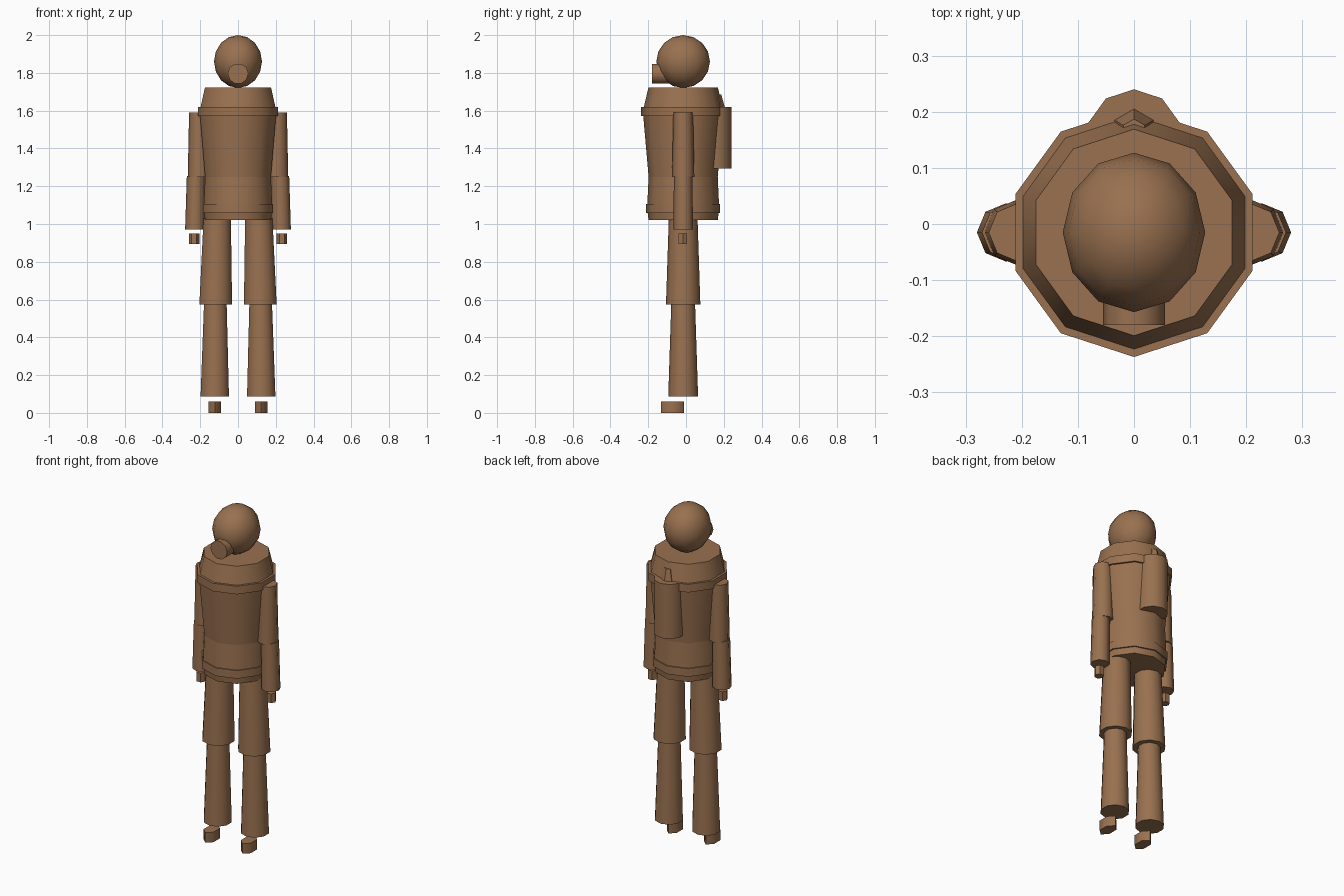
import bpy, bmesh, math
from mathutils import Matrix

if "Cube" in bpy.data.objects:
    bpy.data.objects.remove(bpy.data.objects["Cube"])

CY = -0.015  # body axis in y

brown = bpy.data.materials.new("suit brown")
brown.diffuse_color = (0.32, 0.165, 0.08, 1)
brown.use_nodes = True
brown.node_tree.nodes["Principled BSDF"].inputs["Base Color"].default_value = brown.diffuse_color


def finish(name, bm):
    bmesh.ops.recalc_face_normals(bm, faces=bm.faces)
    mesh = bpy.data.meshes.new(name)
    bm.to_mesh(mesh)
    bm.free()
    mesh.materials.append(brown)
    obj = bpy.data.objects.new(name, mesh)
    bpy.context.collection.objects.link(obj)
    bpy.ops.object.select_all(action='DESELECT')
    obj.select_set(True)
    bpy.context.view_layer.objects.active = obj
    bpy.ops.object.shade_smooth_by_angle(angle=math.radians(50))
    return obj


def prism(name, sides, bottom, top, phase=0.0, sx=1.0, matrix=None):
    """Tapered prism between two rings (x, y, z, radius); first corner faces +y."""
    bm = bmesh.new()
    rings = []
    for x, y, z, r in (bottom, top):
        ring = []
        for i in range(sides):
            a = phase + i * math.tau / sides
            ring.append(bm.verts.new((x + sx * r * math.sin(a), y + r * math.cos(a), z)))
        rings.append(ring)
    low, high = rings
    for i in range(sides):
        j = (i + 1) % sides
        bm.faces.new((low[i], low[j], high[j], high[i]))
    bm.faces.new(low)
    bm.faces.new(high)
    if matrix:
        bmesh.ops.transform(bm, matrix=matrix, verts=bm.verts)
    return finish(name, bm)


# torso stack: name, bottom z, bottom radius, top z, top radius
for name, z0, r0, z1, r1 in (
        ("hips", 1.02, 0.183, 1.06, 0.188),
        ("belt", 1.057, 0.196, 1.105, 0.196),
        ("waist", 1.10, 0.190, 1.25, 0.183),
        ("chest", 1.25, 0.183, 1.58, 0.212),
        ("collar_ring", 1.572, 0.222, 1.62, 0.222),
        ("collar", 1.62, 0.208, 1.722, 0.184)):
    prism(name, 10, (0, CY, z0, r0), (0, CY, z1, r1))

# helmet
bm = bmesh.new()
bmesh.ops.create_uvsphere(
    bm, u_segments=12, v_segments=8, radius=1,
    matrix=Matrix.Translation((0, CY, 1.86)) @ Matrix.Diagonal((0.127, 0.142, 0.14, 1)))
finish("helmet", bm)

# round face port, pointing forward
prism("face_port", 10, (0, 0, 0.09, 0.055), (0, 0, 0.18, 0.055), phase=math.pi / 2,
      matrix=Matrix.Translation((0, 0, 1.796)) @ Matrix.Rotation(math.pi / 2, 4, 'X'))

# back tank and its valve
prism("air_tank", 10, (0, 0.155, 1.295, 0.085), (0, 0.155, 1.62, 0.085))
prism("tank_valve", 6, (0, 0.165, 1.62, 0.04), (0, 0.165, 1.685, 0.022))

# limbs on both sides
for side, s in (("left", -1), ("right", 1)):
    prism(side + "_upper_arm", 8, (s * 0.207, CY, 1.25, 0.059), (s * 0.207, CY, 1.59, 0.052))
    prism(side + "_forearm", 8, (s * 0.228, CY, 0.97, 0.052), (s * 0.222, CY, 1.255, 0.049))
    prism(side + "_glove", 6, (s * 0.232, -0.017, 0.895, 0.027),
          (s * 0.232, -0.017, 0.95, 0.027), phase=math.pi / 2)
    prism(side + "_thigh", 10, (s * 0.118, CY, 0.575, 0.091), (s * 0.11, CY, 1.03, 0.076))
    prism(side + "_shin", 10, (s * 0.123, CY, 0.087, 0.079), (s * 0.12, CY, 0.58, 0.063))
    prism(side + "_boot", 6, (s * 0.123, -0.072, 0, 0.061), (s * 0.123, -0.072, 0.06, 0.061),
          sx=0.62)
